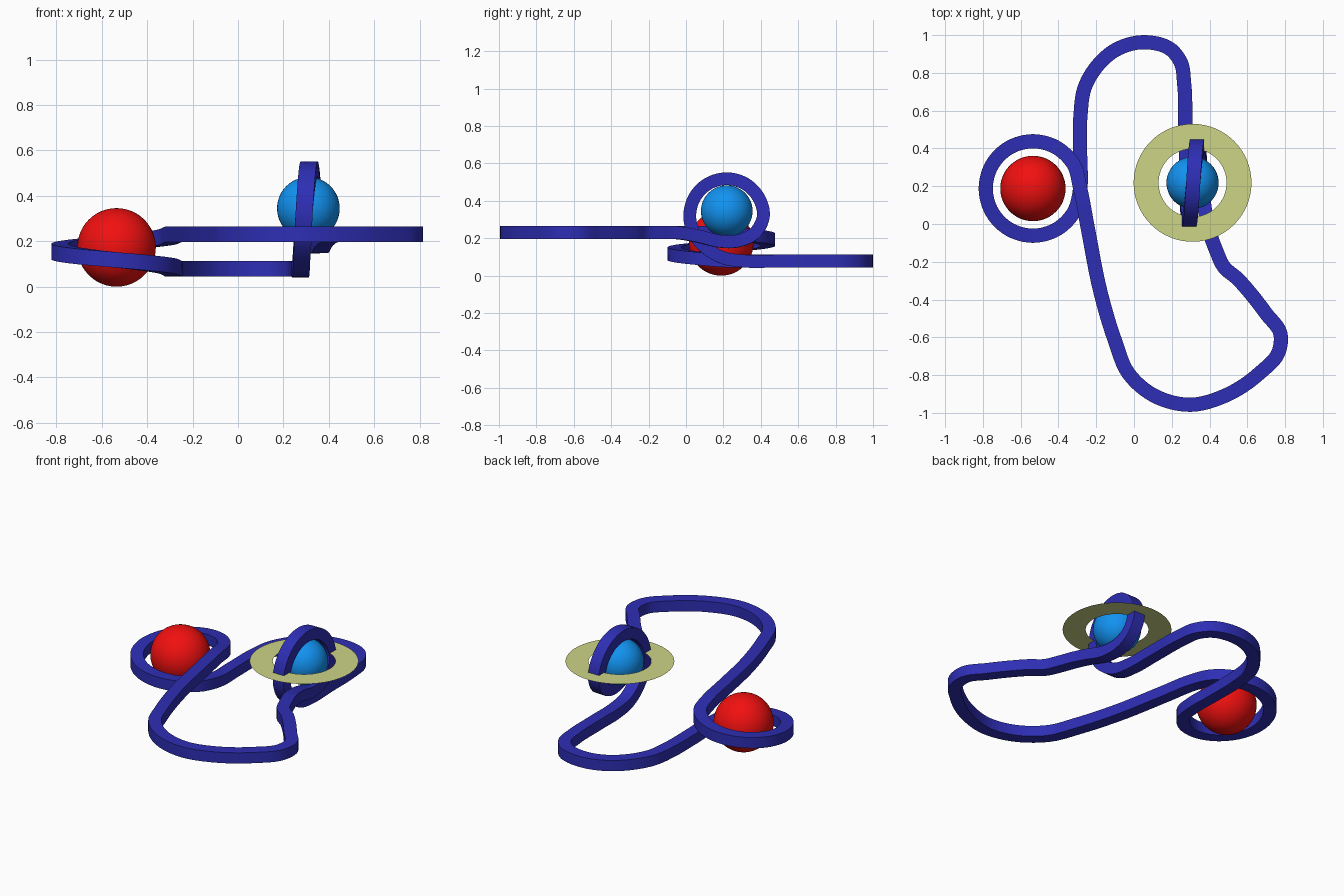
import bpy, bmesh
from math import sin, cos, pi, radians
from mathutils import Vector

if "Cube" in bpy.data.objects:
    bpy.data.objects.remove(bpy.data.objects["Cube"])

RED_C = Vector((-0.535, 0.188, 0.173))
BLUE_C = Vector((0.31, 0.218, 0.345))
W, H = 0.075, 0.068          # track width and height
Z = Vector((0, 0, 1))


def material(name, rgb):
    m = bpy.data.materials.new(name)
    m.diffuse_color = (*rgb, 1)
    m.use_nodes = True
    m.node_tree.nodes["Principled BSDF"].inputs["Base Color"].default_value = m.diffuse_color
    return m


def make_object(name, bm, mat):
    me = bpy.data.meshes.new(name)
    bm.to_mesh(me)
    bm.free()
    me.materials.append(mat)
    ob = bpy.data.objects.new(name, me)
    bpy.context.collection.objects.link(ob)
    bpy.context.view_layer.objects.active = ob
    bpy.ops.object.select_all(action='DESELECT')
    ob.select_set(True)
    bpy.ops.object.shade_smooth_by_angle(angle=radians(35))
    return ob


def sphere(name, centre, radius, mat):
    bm = bmesh.new()
    bmesh.ops.create_uvsphere(bm, u_segments=48, v_segments=24, radius=radius)
    bmesh.ops.translate(bm, verts=bm.verts, vec=centre)
    make_object(name, bm, mat)


# two planets
sphere("red_planet", RED_C, 0.173, material("red", (0.88, 0.005, 0.005)))
sphere("blue_planet", BLUE_C, 0.138, material("blue", (0.006, 0.29, 0.88)))

# flat ring around the blue planet
bm = bmesh.new()
N = 64
loops = [[bm.verts.new(BLUE_C + Vector((r * cos(2 * pi * i / N), r * sin(2 * pi * i / N), 0)))
          for i in range(N)] for r in (0.18, 0.312)]
for i in range(N):
    j = (i + 1) % N
    bm.faces.new((loops[0][i], loops[1][i], loops[1][j], loops[0][j]))
make_object("planet_ring", bm, material("pale_yellow", (0.61, 0.66, 0.24)))

# track path: list of (point, up direction)
path = []


def flat(z, pts):
    path.extend((Vector((x, y, z)), Z) for x, y in pts)


def looped(pts):
    for x, y, z in pts:
        path.append((Vector((x, y, z)), Vector((0, 0.217 - y, 0.33 - z)).normalized()))


# rising turn around the red planet
for k in range(13):
    a = -2 * pi * k / 12
    path.append((Vector((RED_C.x + 0.25 * cos(a), RED_C.y + 0.25 * sin(a),
                         0.08 + 0.15 * k / 12)), Z))
# upper front sweep
flat(0.23, [(-0.245, -0.02), (-0.175, -0.37), (-0.1, -0.62), (-0.03, -0.79),
            (0.1, -0.905), (0.3, -0.957), (0.48, -0.91), (0.67, -0.785),
            (0.765, -0.68), (0.775, -0.58), (0.70, -0.475), (0.615, -0.365),
            (0.545, -0.287), (0.478, -0.23), (0.435, -0.14), (0.405, -0.06)])
# vertical loop around the blue planet
path += [(Vector((0.378, 0.06, 0.212)), Z), (Vector((0.362, 0.18, 0.184)), Z)]
looped([(0.352, 0.28, 0.186), (0.345, 0.365, 0.225)])
looped([(0.336 - 0.045 * k / 6, 0.217 + 0.197 * cos(pi * k / 6), 0.32 + 0.198 * sin(pi * k / 6))
        for k in range(7)])
looped([(0.286, 0.045, 0.22), (0.281, 0.105, 0.15), (0.278, 0.2, 0.095)])
# lower back sweep
flat(0.078, [(0.276, 0.31), (0.272, 0.5), (0.265, 0.75), (0.25, 0.85), (0.2, 0.92),
             (0.04, 0.962), (-0.1, 0.92), (-0.2, 0.83), (-0.262, 0.72),
             (-0.283, 0.58), (-0.285, 0.36)])

# smooth the closed path with Hermite segments
n = len(path)
P = [p for p, u in path]
tangents = []
for i in range(n):
    a, b, c = P[i - 1], P[i], P[(i + 1) % n]
    d1, d2 = (b - a).length, (c - b).length
    tangents.append(((b - a) / d1 * d2 + (c - b) / d2 * d1) / (d1 + d2))
samples = []
STEPS = 6
for i in range(n):
    j = (i + 1) % n
    d = (P[j] - P[i]).length
    for s in range(STEPS):
        t = s / STEPS
        h = t * t * (3 - 2 * t)
        p = (P[i] * (1 - h) + P[j] * h + tangents[i] * d * (t * (1 - t) ** 2)
             + tangents[j] * d * (t * t * (t - 1)))
        samples.append((p, path[i][1].lerp(path[j][1], t)))

# sweep the square section along the path
bm = bmesh.new()
rows = []
m = len(samples)
for i, (p, up) in enumerate(samples):
    t = (samples[(i + 1) % m][0] - samples[i - 1][0]).normalized()
    side = t.cross(up).normalized()
    top = side.cross(t)
    rows.append([bm.verts.new(p + side * sx * W / 2 + top * sz * H / 2)
                 for sx, sz in ((-1, -1), (1, -1), (1, 1), (-1, 1))])
for i in range(m):
    a, b = rows[i], rows[(i + 1) % m]
    for k in range(4):
        l = (k + 1) % 4
        bm.faces.new((a[k], a[l], b[l], b[k]))
bmesh.ops.recalc_face_normals(bm, faces=bm.faces)
make_object("track", bm, material("dark_blue", (0.027, 0.027, 0.46)))
